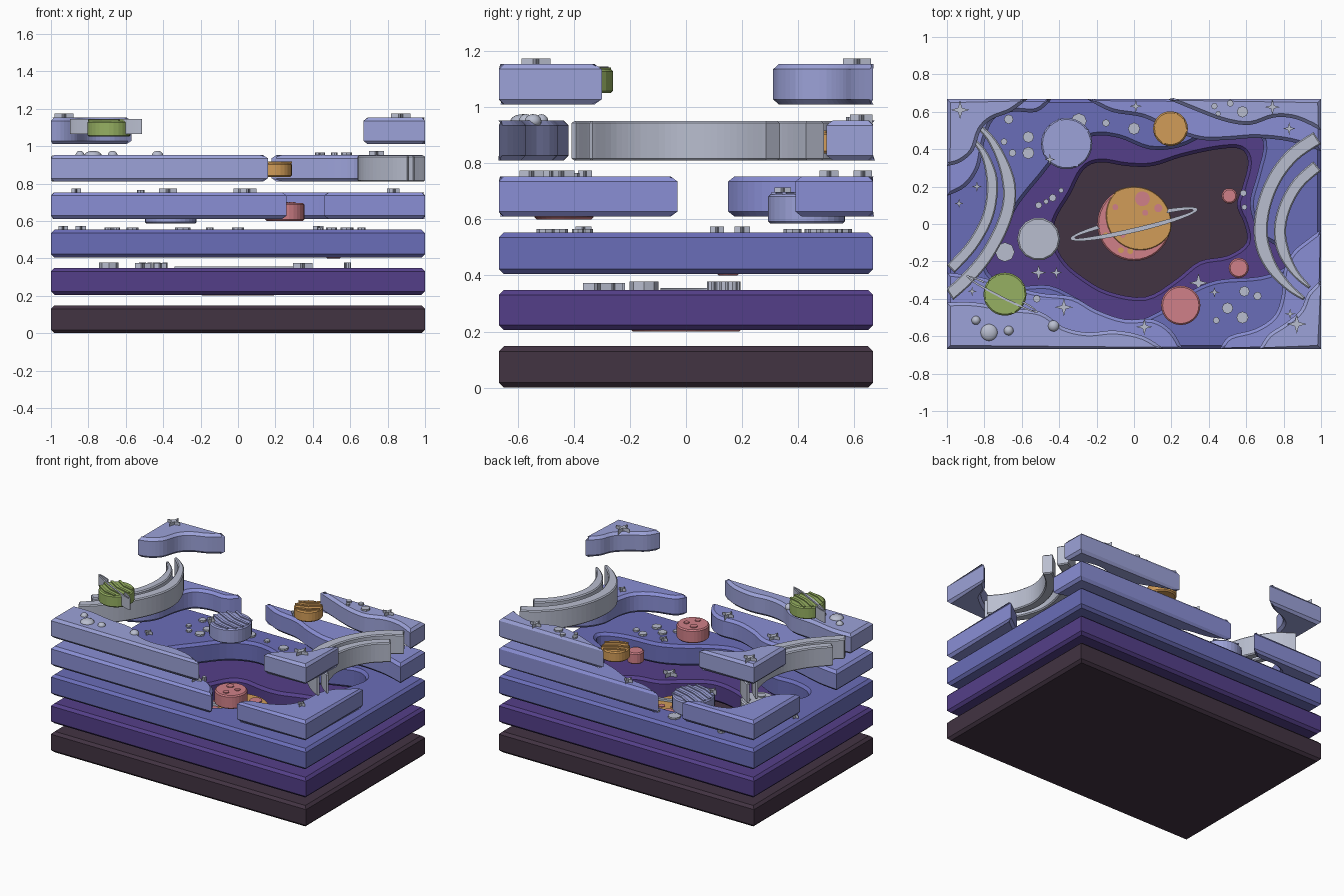
import bpy, bmesh, math
from mathutils import Vector

if "Cube" in bpy.data.objects:
    bpy.data.objects.remove(bpy.data.objects["Cube"])

# ---- one material per colour (sRGB in, linear out) ----
def mat(name, *rgb):
    m = bpy.data.materials.new(name)
    m.diffuse_color = [(c / 255 / 12.92 if c < 11 else ((c / 255 + .055) / 1.055) ** 2.4) for c in rgb] + [1]
    m.use_nodes = True
    m.node_tree.nodes["Principled BSDF"].inputs["Base Color"].default_value = m.diffuse_color
    return m

DARK, PURPLE, BLUE = mat("dark plum", 66, 51, 66), mat("purple", 84, 63, 137), mat("blue", 106, 109, 184)
PERI, LAV = mat("periwinkle", 138, 143, 213), mat("lavender", 156, 162, 216)
GREY, PINK = mat("pale grey", 185, 190, 207), mat("pink", 208, 128, 136)
ORANGE, GREEN = mat("orange", 209, 156, 88), mat("green", 150, 176, 98)

# ---- outline helpers ----
def smooth(pts, closed=False, n=5):
    """Catmull-Rom curve through the points."""
    P = [Vector(p) for p in pts]
    P = [P[-1]] + P + P[:2] if closed else [P[0]] + P + [P[-1]]
    out = []
    for a, b, c, d in zip(P, P[1:], P[2:], P[3:]):
        for i in range(n):
            t = i / n
            out.append(.5 * (2 * b + (c - a) * t + (2 * a - 5 * b + 4 * c - d) * t * t + (3 * b - a - 3 * c + d) * t ** 3))
    return out if closed else out + [P[-1]]

def circle(x, y, r, n=28):
    return [(x + r * math.cos(2 * math.pi * i / n), y + r * math.sin(2 * math.pi * i / n)) for i in range(n)]

def inset(loop, b):
    out = []
    for i, p in enumerate(loop):
        d0, d1 = (p - loop[i - 1]).normalized(), (loop[(i + 1) % len(loop)] - p).normalized()
        n = Vector((-d0.y - d1.y, d0.x + d1.x))
        n = n.normalized() if n.length > 1e-6 else Vector((-d0.y, d0.x))
        out.append(p + n * b / max(.65, n.dot(Vector((-d0.y, d0.x)))))
    return out

def slab(name, outer, z0, z1, m, hole=None, b=0.0):
    """Prism with chamfered rims and an optional hole."""
    bm = bmesh.new()
    rims = [[], []]
    for k, lp in enumerate([outer, hole] if hole else [outer]):
        lp = [Vector(p) for p in lp]
        area = sum(p.x * lp[i - 1].y - p.y * lp[i - 1].x for i, p in enumerate(lp))
        if (area > 0) == (k == 0):          # solid always on the left
            lp.reverse()
        inn = inset(lp, b)
        prof = [(inn, z0), (lp, z0 + b), (lp, z1 - b), (inn, z1)] if b else [(lp, z0), (lp, z1)]
        rings = [[bm.verts.new((p.x, p.y, z)) for p in l] for l, z in prof]
        for r, s in zip(rings, rings[1:]):
            for i in range(len(r)):
                bm.faces.new((r[i - 1], r[i], s[i], s[i - 1]))
        for rim, r in zip(rims, (rings[0], rings[-1])):
            rim += [bm.edges.get((r[i - 1], r[i])) for i in range(len(r))]
    for rim in rims:
        bmesh.ops.triangle_fill(bm, use_beauty=True, edges=rim, normal=(0, 0, 1))
    bmesh.ops.recalc_face_normals(bm, faces=bm.faces)
    me = bpy.data.meshes.new(name)
    bm.to_mesh(me)
    bm.free()
    me.materials.append(m)
    ob = bpy.data.objects.new(name, me)
    bpy.context.collection.objects.link(ob)
    return ob

def band(name, path, w, z0, z1, m, b=0.0, taper=.25):
    """Curved strip, narrower toward its first end."""
    c = smooth(path)
    L, R = [], []
    for i, p in enumerate(c):
        d = (c[min(i + 1, len(c) - 1)] - c[max(i - 1, 0)]).normalized()
        k = w / 2 * min(1, taper + 2.2 * i / len(c))
        L.append(p + Vector((-d.y, d.x)) * k)
        R.append(p - Vector((-d.y, d.x)) * k)
    clip = lambda p: (max(-1, min(1, p.x)), p.y)
    return slab(name, [clip(p) for p in L + R[::-1]], z0, z1, m, b=b)

def ring(name, x, y, a, bb, tilt, z0, z1):
    """Planet ring seen nearly edge-on; its rear part is hidden by the planet."""
    def arc(ra, rb):
        out = []
        for i in range(41):
            t = math.radians(124 + 292 * i / 40)
            u, v = ra * math.cos(t), rb * math.sin(t)
            out.append((x + u * math.cos(tilt) - v * math.sin(tilt), y + u * math.sin(tilt) + v * math.cos(tilt)))
        return out
    return slab(name, arc(a, bb) + arc(a * .93, bb * .45)[::-1], z0, z1, GREY)

def stripes(name, x, y, r, z, ang, offs, m):
    """Thin raised bars across a planet."""
    for o in offs:
        h = math.sqrt(r * r - (o * r) ** 2) * .95
        c, s = math.cos(ang), math.sin(ang)
        pts = [(x + u * c - v * s, y + u * s + v * c) for u, v in
               ((-h, o * r - .008), (0, o * r - .024), (h, o * r - .008), (h, o * r + .008), (0, o * r - .004), (-h, o * r + .008))]
        slab(name, pts, z - .002, z + .007, m)

# ---- stacked full-size layers ----
B = .018
FRAME = [(-1, -.667), (1, -.667), (1, .667), (-1, .667)]
slab("base_layer", FRAME, 0, .148, DARK, b=B)
hole1 = [(-.42, .02), (-.34, .16), (-.27, .29), (-.18, .33), (-.04, .31), (.1, .31), (.26, .36), (.45, .4), (.57, .4),
         (.61, .33), (.58, .2), (.55, .1), (.59, 0), (.6, -.1), (.5, -.17), (.35, -.2), (.22, -.3), (.06, -.39),
         (-.14, -.36), (-.28, -.28), (-.37, -.2), (-.42, -.1)]
slab("purple_layer", FRAME, .205, .348, PURPLE, smooth(hole1, True, 4), B)
hole2 = [(-.62, .1), (-.5, .25), (-.37, .4), (-.22, .47), (-.08, .46), (.08, .4), (.24, .41), (.4, .48), (.58, .53),
         (.69, .44), (.66, .27), (.62, .1), (.68, -.06), (.8, -.14), (.82, -.22), (.68, -.28), (.45, -.3), (.3, -.36),
         (.15, -.46), (0, -.52), (-.16, -.49), (-.3, -.4), (-.45, -.33), (-.62, -.33), (-.76, -.28), (-.79, -.18), (-.69, -.04)]
slab("blue_layer", FRAME, .405, .553, BLUE, smooth(hole2, True, 4), B)

# ---- corner clouds on the upper layers: wavy edge plus the corner ----
def cloud(name, wave, corner, level, m):
    z = .01 + .2 * level
    slab(name, smooth(wave, n=4) + [Vector(corner)], z, z + .143, m, b=B)

TL, TR, BL, BR = (-1, .667), (1, .667), (-1, -.667), (1, -.667)
cloud("cloud_back_left_low", [(-.44, .667), (-.52, .6), (-.65, .6), (-.75, .56), (-.8, .44), (-.83, .3), (-.9, .2), (-1, .15)], TL, 3, PERI)
cloud("cloud_back_right_low", [(-.25, .667), (-.12, .6), (.05, .57), (.2, .5), (.36, .45), (.5, .45), (.66, .46), (.84, .44), (1, .39)], TR, 3, PERI)
cloud("cloud_front_left_low", [(-1, -.26), (-.84, -.28), (-.66, -.33), (-.5, -.37), (-.33, -.39), (-.2, -.46), (-.05, -.51), (.1, -.51), (.2, -.57), (.26, -.667)], BL, 3, PERI)
cloud("cloud_front_right_low", [(.46, -.667), (.51, -.6), (.65, -.56), (.75, -.49), (.79, -.38), (.8, -.25), (.85, -.15), (.92, -.09), (1, -.03)], BR, 3, PERI)
cloud("cloud_front_left_mid", [(-1, -.42), (-.85, -.42), (-.68, -.45), (-.5, -.47), (-.38, -.55), (-.25, -.58), (-.1, -.57), (.05, -.6), (.16, -.667)], BL, 4, LAV)
cloud("cloud_back_right_mid", [(.18, .667), (.32, .61), (.48, .55), (.62, .53), (.75, .57), (.87, .56), (1, .5)], TR, 4, LAV)
cloud("cloud_back_left_top", [(-.57, .667), (-.66, .6), (-.76, .56), (-.82, .5), (-.86, .39), (-.93, .33), (-1, .31)], TL, 5, LAV)
cloud("cloud_front_right_top", [(.67, -.667), (.72, -.59), (.81, -.53), (.89, -.46), (.93, -.37), (1, -.3)], BR, 5, LAV)

# ---- sweeping grey arcs ----
arcs = [("left_outer_arc", [(-.88, .56), (-.77, .46), (-.69, .3), (-.665, .15), (-.7, 0), (-.79, -.17), (-.9, -.3), (-.99, -.38)], .07),
        ("left_inner_arc", [(-.89, .48), (-.81, .39), (-.765, .27), (-.76, .15), (-.79, .02), (-.87, -.12), (-.98, -.24)], .06),
        ("right_outer_arc", [(.91, -.4), (.82, -.33), (.73, -.22), (.68, -.08), (.69, .08), (.75, .24), (.85, .37), (.98, .46)], .075),
        ("right_inner_arc", [(.94, -.34), (.86, -.26), (.8, -.15), (.78, -.03), (.81, .1), (.88, .22), (.98, .31)], .065)]
for name, path, w in arcs:
    band(name, path, w, .81, .95, GREY, b=.007)

# ---- central ringed planet: pink body with an orange sunlit part ----
slab("central_planet", circle(0, 0, .197, 36), .2, .335, PINK, b=.008)
lit = [Vector((.035 + u, .045 + v)) for u, v in circle(0, 0, .185, 40)]
slab("central_planet_lit", [p * min(1, .2 / p.length) for p in lit], .205, .341, ORANGE, b=.004)
for x, y, r in ((.045, .135, .04), (.13, .085, .022), (-.1, .09, .016), (.06, .06, .016), (-.06, -.06, .014)):
    slab("central_crater", circle(x, y, r, 14), .335, .346, PINK)
for x, y in ((-.07, -.14), (-.02, -.145), (-.15, -.06)):
    slab("central_spot", circle(x, y, .016, 10), .33, .341, ORANGE)
ring("central_ring", 0, 0, .35, .045, .23, .27, .355)

# ---- other planets: x, y, r, z0, z1, colour, sides ----
for name, x, y, r, z0, z1, m, n in (
        ("green_planet", -.69, -.375, .115, 1.05, 1.135, GREEN, 28), ("lavender_planet", -.36, .43, .137, .585, .69, LAV, 32),
        ("orange_planet", .195, .51, .093, .835, .91, ORANGE, 26), ("pink_planet", .25, -.435, .105, .6, .695, PINK, 28),
        ("small_pink_planet", .56, -.235, .054, .42, .5, PINK, 16), ("tiny_pink_planet", .51, .15, .042, .4, .48, PINK, 14),
        ("grey_planet", -.51, -.08, .115, .41, .5, GREY, 14)):
    slab(name, circle(x, y, r, n), z0, z1, m, b=.008)
stripes("green_stripe", -.69, -.375, .115, 1.135, -.4, (-.6, -.2, .25, .65), GREEN)
stripes("lavender_stripe", -.36, .43, .137, .69, -.35, (-.65, -.3, .05, .4, .75), LAV)
stripes("orange_stripe", .195, .51, .093, .91, .5, (-.5, .1, .6), ORANGE)
ring("green_planet_ring", -.705, -.375, .215, .022, -.47, 1.065, 1.145)
for x, y, r, z, m in ((-.55, -.04, .022, .5, GREY), (-.47, -.03, .015, .5, GREY), (-.5, -.13, .028, .5, GREY), (-.56, -.11, .014, .5, GREY),
                      (.22, -.4, .025, .695, PINK), (.29, -.42, .018, .695, PINK), (.25, -.49, .02, .695, PINK)):
    slab("planet_crater", circle(x, y, r, 10), z - .002, z + .006, m)

# ---- four-pointed stars: x, y, size, base height ----
for x, y, r, z in ((-.93, .61, .05, 1.15), (.87, -.535, .052, 1.15), (.74, .625, .04, .95), (.83, .51, .034, .75), (.01, .63, .033, .75),
                   (-.375, -.445, .048, .75), (.055, -.55, .043, .75), (-.865, -.36, .025, .75), (.835, -.48, .028, .75),
                   (-.84, .2, .028, .55), (-.935, .11, .025, .55), (.43, -.365, .028, .55), (.345, -.315, .052, .35),
                   (-.51, -.26, .042, .35), (-.415, -.26, .033, .35), (-.45, .345, .03, .69)):
    pts = [circle(x, y, r if i % 2 == 0 else r * .3, 8)[i] for i in range(8)]
    slab("star", pts, z - .012, z + .024, GREY)

# ---- small moons: x, y, radius, base height ----
for x, y, r, z in ((-.69, -.15, .052, .35), (.585, .165, .018, .35), (.59, .09, .015, .35), (-.51, .1, .018, .35), (-.47, .12, .014, .35),
                   (-.435, .14, .02, .35), (-.39, .18, .014, .35), (-.67, .56, .025, .55), (-.695, .44, .018, .55), (-.65, .38, .02, .55),
                   (-.565, .38, .032, .55), (-.565, .465, .03, .55), (-.295, .55, .042, .55), (-.15, .54, .02, .55), (0, .51, .032, .55),
                   (.5, -.45, .03, .55), (.59, -.36, .028, .55), (.66, -.385, .022, .55), (.58, -.5, .032, .55), (.44, -.515, .018, .55),
                   (-.52, -.4, .02, .75), (.43, .63, .017, .95), (.515, .645, .018, .95), (.58, .6, .03, .95), (.45, .59, .014, .95)):
    slab("moon", circle(x, y, r, 8), z - .012, z + (.028 if z == .35 else .015), GREY)

# ---- rounded bubbles on the front left cloud ----
for x, y, r in ((-.845, -.515, .024), (-.775, -.58, .046), (-.67, -.57, .026), (-.43, -.545, .03)):
    bpy.ops.mesh.primitive_uv_sphere_add(segments=20, ring_count=10, radius=r, location=(x, y, .95))
    ob = bpy.context.object
    ob.name = "bubble"
    ob.scale.z = .025 / r
    ob.data.materials.append(GREY)
    bpy.ops.object.shade_smooth_by_angle()
